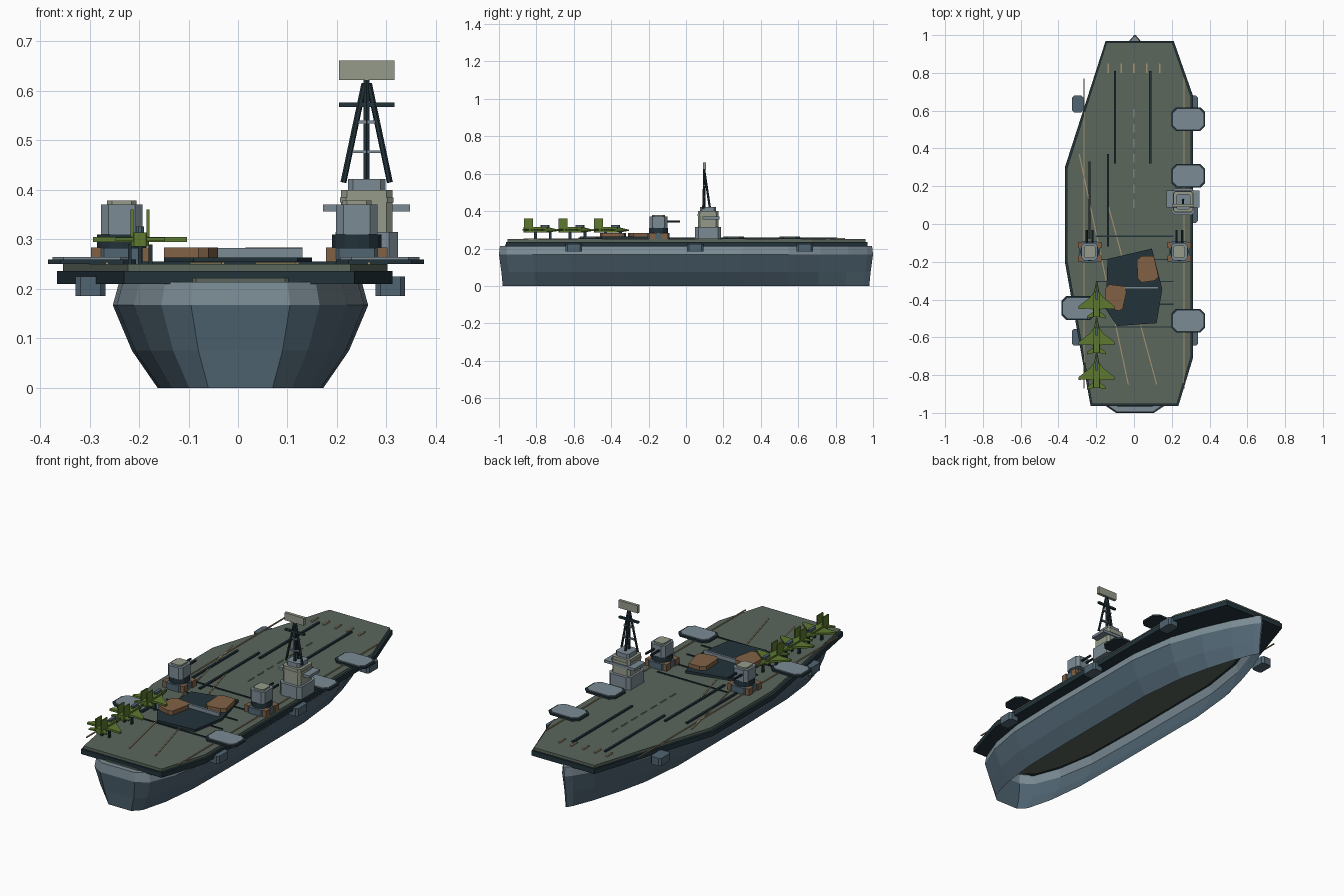
import bpy, bmesh, math
from mathutils import Vector

cube = bpy.data.objects.get("Cube")
if cube:
    bpy.data.objects.remove(cube)


def material(name, r, g, b):
    m = bpy.data.materials.new(name)
    m.use_nodes = True
    m.diffuse_color = (r, g, b, 1)
    m.node_tree.nodes["Principled BSDF"].inputs["Base Color"].default_value = (r, g, b, 1)
    return m


OLIVE = material("deck olive", .105, .135, .108)
DARK = material("dark slate", .016, .033, .043)
HULL = material("hull blue grey", .08, .13, .17)
LIGHT = material("light grey", .2, .26, .3)
KHAKI = material("khaki grey", .3, .33, .26)
TAN = material("line tan", .36, .29, .17)
BROWN = material("pad brown", .22, .12, .06)
GREEN = material("aircraft green", .11, .19, .03)


def finish(name, bm, *mats):
    bmesh.ops.recalc_face_normals(bm, faces=bm.faces)
    mesh = bpy.data.meshes.new(name)
    bm.to_mesh(mesh)
    bm.free()
    for m in mats:
        mesh.materials.append(m)
    obj = bpy.data.objects.new(name, mesh)
    bpy.context.collection.objects.link(obj)
    return obj


def prism(name, pts, low, high, mat):
    """Extrude a plan outline between two heights."""
    bm = bmesh.new()
    face = bm.faces.new([bm.verts.new((x, y, low)) for x, y in pts])
    top = bmesh.ops.extrude_face_region(bm, geom=[face])["geom"]
    verts = [v for v in top if isinstance(v, bmesh.types.BMVert)]
    bmesh.ops.translate(bm, verts=verts, vec=(0, 0, high - low))
    return finish(name, bm, mat)


def chamfered(x, y, hx, hy, cut):
    return [(x + hx, y + hy - cut), (x + hx - cut, y + hy), (x - hx + cut, y + hy), (x - hx, y + hy - cut),
            (x - hx, y - hy + cut), (x - hx + cut, y - hy), (x + hx - cut, y - hy), (x + hx, y - hy + cut)]


def block(name, x, y, hx, hy, low, high, mat, cut=0):
    pts = chamfered(x, y, hx, hy, cut) if cut else [(x - hx, y - hy), (x + hx, y - hy), (x + hx, y + hy), (x - hx, y + hy)]
    return prism(name, pts, low, high, mat)


def rod(name, a, b, radius, mat, sides=6, tip=None):
    a, b = Vector(a), Vector(b)
    bm = bmesh.new()
    bmesh.ops.create_cone(bm, cap_ends=True, segments=sides, radius1=radius,
                          radius2=radius if tip is None else tip, depth=(b - a).length)
    turn = (b - a).to_track_quat('Z', 'Y').to_matrix()
    bmesh.ops.rotate(bm, verts=bm.verts, matrix=turn)
    bmesh.ops.translate(bm, verts=bm.verts, vec=(a + b) / 2)
    return finish(name, bm, mat)


def stripe(name, a, b, width, mat, low=.249, high=.255):
    """Thin painted strip between two deck points."""
    a, b = Vector(a), Vector(b)
    d = (b - a).normalized() * width / 2
    n = Vector((-d.y, d.x))
    return prism(name, [a + n, a - n, b - n, b + n], low, high, mat)


# Hull shell: open bottom, knuckled sides
stations = [(-1, .1), (-.96, .16), (-.82, .215), (-.62, .25), (-.3, .258), (.3, .258),
            (.55, .22), (.72, .16), (.87, .09), (.97, .03), (1, .004)]
levels = [(0, .65, .98), (.075, .85, .987), (.167, 1, 1), (.214, .95, .995)]
bm = bmesh.new()
rings = []
for z, wide, long in levels:
    side = [(y * long, w * wide) for y, w in stations]
    ring = [(.005 + w, y) for y, w in side] + [(.005 - w, y) for y, w in reversed(side)]
    rings.append([bm.verts.new((x, y, z)) for x, y in ring])
for k in range(len(rings) - 1):
    lower, upper = rings[k], rings[k + 1]
    for i in range(len(lower)):
        j = (i + 1) % len(lower)
        f = bm.faces.new((lower[i], lower[j], upper[j], upper[i]))
        f.material_index = int(k == 2)
bm.faces.new(rings[-1]).material_index = 1
finish("hull", bm, HULL, LIGHT)

# Main deck inside the hull
half = [(.005 + w * .9, y * .968) for y, w in stations]
prism("main_deck", half + [(.01 - x, y) for x, y in reversed(half)], .206, .222, OLIVE)

# Flight deck and its dark skirt
outline = [(-.15, .97), (.21, .97), (.312, .68), (.312, -.71), (.235, -.963),
           (-.23, -.963), (-.366, -.2), (-.366, .3)]
prism("deck_skirt", outline, .21, .236, DARK)
prism("flight_deck", [(x * .967, y * .99) for x, y in outline], .236, .25, OLIVE)

# Side sponsons
for y in (-.6, .05, .635):
    for x in (-.298, .308):
        block("sponson", x, y, .03, .044, .185, .225, HULL, .01)

# Aircraft elevators
for x, y in ((.287, .555), (.287, .255), (.287, -.512), (-.295, -.445)):
    block("elevator_rim", x, y, .089, .063, .25, .259, DARK, .025)
    block("elevator_plate", x, y, .08, .054, .259, .264, LIGHT, .022)

# Catapult tracks and arresting wires
for x, start, end in ((-.1, .81, .32), (.086, .81, .32), (-.235, .33, -.08), (-.137, .37, -.12)):
    stripe("catapult_track", (x, start), (x, end), .011, DARK, high=.258)
for y in (-.065, -.187, -.305, -.425, -.545):
    stripe("arresting_wire", (-.2, y), (.21, y), .006, DARK)

# Painted deck markings
for a, b in (((-.29, .37), (-.03, -.85)), ((-.137, .1), (.12, -.85)),
             ((.265, .77), (.265, -.87)), ((-.265, .77), (-.265, -.87))):
    stripe("deck_line", a, b, .006, TAN, high=.254)
for i in range(7):
    y = .61 - i * .08
    stripe("centre_dash", (0, y), (0, y - .045), .006, KHAKI, high=.254)
for i in range(-2, 3):
    stripe("bow_dash", (i * .068, .85), (i * .068, .8), .009, TAN, high=.256)

# Dark work area with brown pads and a beam
prism("work_area", [(-.14, -.185), (.095, -.13), (.15, -.345), (.12, -.525), (-.09, -.54), (-.15, -.45)],
      .25, .263, DARK)
prism("work_pad", [(.015, -.19), (.04, -.17), (.105, -.17), (.13, -.28), (.11, -.3), (.04, -.31), (.02, -.29)],
      .263, .284, BROWN)
prism("work_pad", [(-.15, -.34), (-.13, -.32), (-.05, -.33), (-.04, -.36), (-.06, -.45), (-.08, -.46), (-.15, -.44)],
      .263, .284, BROWN)
block("work_beam", .01, -.337, .12, .006, .263, .283, LIGHT)

# Gun turrets
for cx in (-.235, .24):
    cy = -.147
    block("turret_base", cx, cy, .056, .058, .25, .283, HULL, .02)
    for sx in (-1, 1):
        for sy in (-1, 1):
            block("turret_locker", cx + sx * .05, cy + sy * .036, .012, .016, .25, .284, BROWN)
    rod("turret_ring", (cx, cy, .283), (cx, cy, .31), .05, DARK, 12)
    block("turret_house", cx, cy, .042, .047, .31, .37, LIGHT, .015)
    block("turret_roof", cx, cy, .03, .034, .37, .378, KHAKI, .01)
    for dx in (-.015, .015):
        rod("gun_barrel", (cx + dx, cy + .04, .345), (cx + dx, -.033, .345), .006, DARK, 8)

# Island tower, bottom to top
ix, iy = .26, .118
for name, hx, hy, low, high, mat, cut in (
        ("island_base", .063, .07, .25, .315, LIGHT, .018),
        ("island_tower", .052, .055, .315, .4, KHAKI, .012),
        ("bridge_top", .038, .042, .4, .422, LIGHT, .01)):
    block(name, ix, iy, hx, hy, low, high, mat, cut)
block("bridge_wing", ix, .133, .088, .045, .356, .37, LIGHT)
block("bridge_window_band", ix, iy, .054, .057, .374, .385, KHAKI, .012)

# Lattice mast and radar panel
my = .098
for dx, dy in ((-.047, -.006), (.047, -.006), (0, .03)):
    rod("mast_leg", (ix + dx, my + dy, .415), (ix + dx * .1, my, .615), .006, DARK)
rod("mast_pole", (ix, my, .415), (ix, my, .625), .007, DARK)
for z, hx, t, mat in ((.477, .033, .003, LIGHT), (.537, .027, .003, LIGHT), (.572, .056, .005, DARK)):
    block("mast_crossbar", ix, my, hx, .006, z - t, z + t, mat)
block("radar_panel", ix, my, .056, .008, .622, .661, KHAKI)


# Parked jets, noses toward the bow
def mirrored(half_pts, x, y):
    return [(x + a, y + b) for a, b in half_pts] + [(x - a, y + b) for a, b in reversed(half_pts)]


wing = [(.012, .045), (.035, .012), (.095, -.035), (.095, -.05), (.04, -.048), (.012, -.055)]
tail = [(.012, -.06), (.05, -.088), (.05, -.1), (.012, -.092)]
for y in (-.4, -.59, -.775):
    x = -.198
    rod("jet_nose", (x, y + .035, .3), (x, y + .095, .297), .015, GREEN, 8, .003)
    block("jet_body", x, y - .028, .018, .065, .286, .314, GREEN, .006)
    prism("jet_wing", mirrored(wing, x, y), .295, .305, GREEN)
    prism("jet_tailplane", mirrored(tail, x, y), .297, .304, GREEN)
    block("jet_canopy", x, y + .022, .008, .024, .31, .326, HULL, .005)
    for dx in (-.016, .016):
        block("jet_fin", x + dx, y - .068, .003, .024, .305, .36, GREEN)
        block("jet_main_wheel", x + dx * 1.3, y - .03, .004, .008, .25, .29, DARK)
    block("jet_nose_wheel", x, y + .05, .004, .007, .25, .29, DARK)
